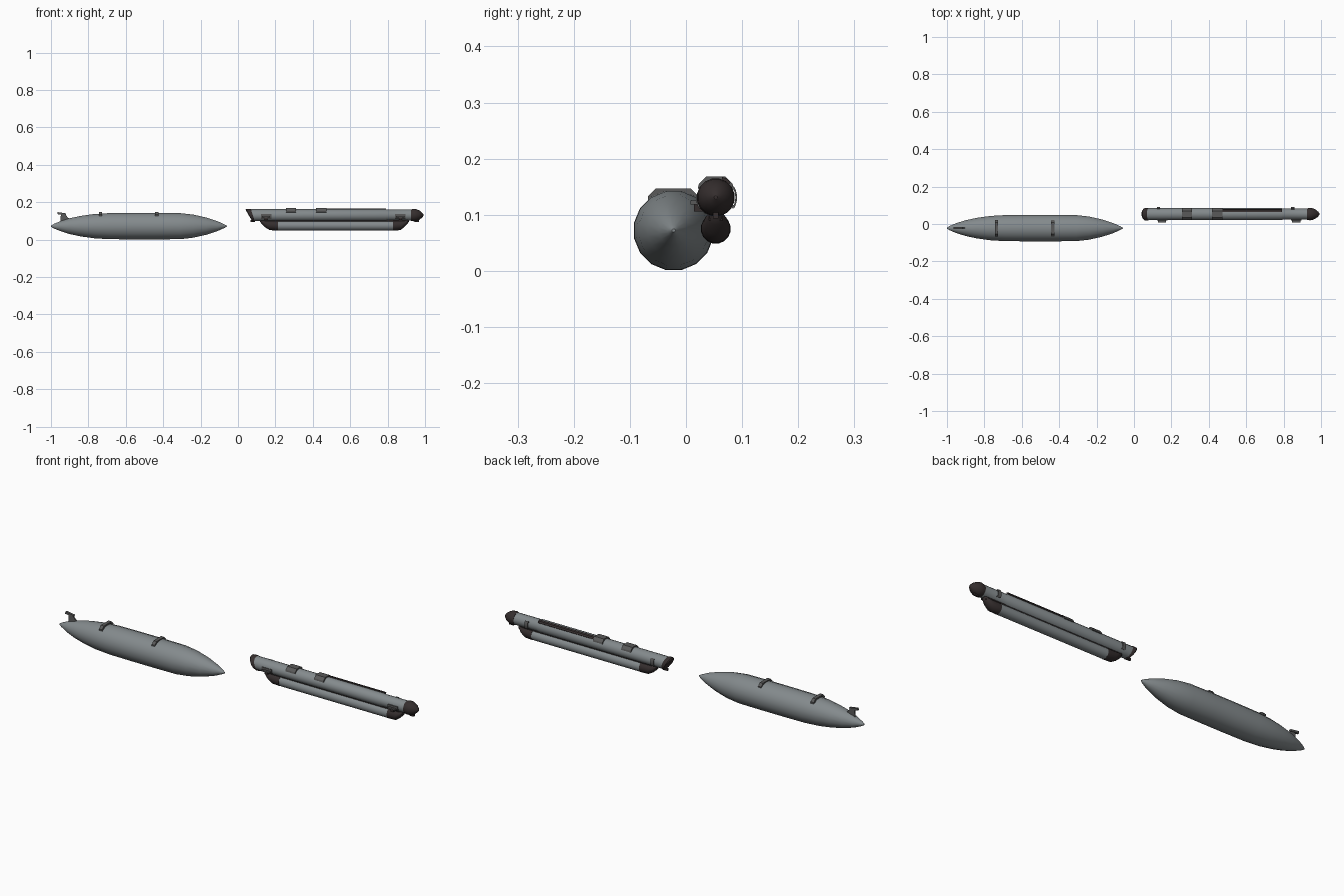
import bpy, bmesh, math
from mathutils import Vector

if "Cube" in bpy.data.objects:
    bpy.data.objects.remove(bpy.data.objects["Cube"])


def material(name, rgb):
    m = bpy.data.materials.new(name)
    m.diffuse_color = (*rgb, 1)
    m.use_nodes = True
    m.node_tree.nodes["Principled BSDF"].inputs["Base Color"].default_value = m.diffuse_color
    return m


GREY = material("grey paint", (0.23, 0.255, 0.265))
DARK = material("dark brown", (0.035, 0.027, 0.027))
METAL = material("bracket grey", (0.10, 0.10, 0.10))


def finish(name, bm, mat, angle=35):
    bmesh.ops.recalc_face_normals(bm, faces=bm.faces)
    for f in bm.faces:
        f.smooth = True
    me = bpy.data.meshes.new(name)
    bm.to_mesh(me)
    bm.free()
    me.set_sharp_from_angle(angle=math.radians(angle))
    me.materials.append(mat)
    ob = bpy.data.objects.new(name, me)
    bpy.context.scene.collection.objects.link(ob)
    return ob


def lathe(name, profile, y, z, mat, sides=16):
    """Closed body along x; profile rows are (x, radius[, z shift, x slant])."""
    bm = bmesh.new()
    rings = []
    for row in profile:
        x, r, dz, slant = (tuple(row) + (0, 0))[:4]
        ring = []
        for i in range(sides):
            a = 2 * math.pi * (i + 0.5) / sides
            ring.append(bm.verts.new((x + slant * math.sin(a), y + r * math.cos(a),
                                      z + dz + r * math.sin(a))))
        rings.append(ring)
    for a, b in zip(rings, rings[1:]):
        for i in range(sides):
            j = (i + 1) % sides
            bm.faces.new((a[i], a[j], b[j], b[i]))
    bm.faces.new(rings[0])
    bm.faces.new(rings[-1])
    return finish(name, bm, mat)


def prism(name, pts, lo, hi, mat, axis="y"):
    """Extrude a 2D outline: (x,z) along y or (y,z) along x."""
    bm = bmesh.new()
    ends = []
    for t in (lo, hi):
        ends.append([bm.verts.new((p, t, q) if axis == "y" else (t, p, q)) for p, q in pts])
    n = len(pts)
    for i in range(n):
        bm.faces.new((ends[0][i], ends[0][(i + 1) % n], ends[1][(i + 1) % n], ends[1][i]))
    bm.faces.new(ends[0])
    bm.faces.new(ends[1])
    return finish(name, bm, mat, 20)


def box(name, x, y, z, mat):
    return prism(name, [(x[0], z[0]), (x[1], z[0]), (x[1], z[1]), (x[0], z[1])], *y, mat)


def arch(name, cy, cz, r0, r1, a0, a1, x0, x1, mat, n=6):
    """Curved strap around a body lying along x."""
    ang = [math.radians(a0 + (a1 - a0) * i / n) for i in range(n + 1)]
    pts = [(cy + r1 * math.cos(a), cz + r1 * math.sin(a)) for a in ang]
    pts += [(cy + r0 * math.cos(a), cz + r0 * math.sin(a)) for a in reversed(ang)]
    return prism(name, pts, x0, x1, mat, "x")


# ---- fuel tank ----
TY, TZ = -0.022, 0.072
lathe("tank_body", [(-1.0, 0.003), (-0.985, 0.012), (-0.95, 0.027), (-0.90, 0.043), (-0.84, 0.056),
                    (-0.77, 0.066), (-0.69, 0.071), (-0.56, 0.072), (-0.44, 0.072), (-0.31, 0.071),
                    (-0.24, 0.063), (-0.17, 0.047), (-0.11, 0.027), (-0.075, 0.011), (-0.06, 0.003)],
      TY, TZ, GREY)

# Mounting straps over the tank
for i, x in enumerate((-0.735, -0.435)):
    prism(f"tank_strap_{i}", [(-0.068, 0.125), (-0.068, 0.133), (-0.054, 0.147), (0.008, 0.147),
                              (0.022, 0.133), (0.022, 0.125), (0.010, 0.130), (0.0, 0.139),
                              (-0.046, 0.139), (-0.056, 0.130)], x - 0.009, x + 0.009, METAL, "x")

# Tail post with its cap
prism("tail_post", [(-0.950, 0.09), (-0.89, 0.105), (-0.91, 0.118), (-0.925, 0.138), (-0.947, 0.138)],
      TY - 0.003, TY + 0.003, METAL)
prism("tail_cap", [(-0.966, 0.136), (-0.92, 0.131), (-0.918, 0.140), (-0.964, 0.147)],
      TY - 0.006, TY + 0.006, METAL)

# ---- twin tube pod ----
PY, UZ, LZ = 0.053, 0.131, 0.075
lathe("upper_tube", [(0.068, 0.032, 0, -0.015), (0.79, 0.032), (0.795, 0.030), (0.935, 0.030)],
      PY, UZ, GREY)
lathe("upper_tail_cap", [(0.057, 0.029, 0, -0.017), (0.061, 0.034, 0, -0.017), (0.076, 0.034, 0, -0.010),
                         (0.079, 0.032, 0, -0.010)], PY, UZ, DARK)
lathe("upper_nose", [(0.925, 0.031), (0.940, 0.034), (0.955, 0.032), (0.972, 0.024), (0.985, 0.013),
                     (0.992, 0.003)], PY, UZ, DARK)

# Lower tube with dark swept ends
lathe("lower_tube", [(0.21, 0.026), (0.835, 0.026)], PY, LZ, GREY)
lathe("lower_rear_end", [(0.118, 0.007, 0.028), (0.127, 0.014, 0.021), (0.140, 0.021, 0.010, -0.007),
                         (0.163, 0.026, 0.001, -0.008), (0.213, 0.0268)], PY, LZ, DARK)
lathe("lower_front_end", [(0.828, 0.0268), (0.875, 0.026, 0.001, 0.008), (0.894, 0.021, 0.010, 0.007),
                          (0.905, 0.014, 0.021), (0.914, 0.007, 0.028)], PY, LZ, DARK)
box("joining_web", (0.125, 0.908), (PY - 0.012, PY + 0.012), (0.09, 0.112), DARK)

# Saddles on the upper tube
for i, x in enumerate((0.283, 0.445)):
    prism(f"pod_saddle_{i}", [(0.021, 0.147), (0.023, 0.155), (0.036, 0.168), (0.070, 0.168), (0.083, 0.155),
                              (0.085, 0.147), (0.080, 0.145), (0.065, 0.160), (0.041, 0.160), (0.026, 0.145)],
          x - 0.027, x + 0.027, METAL, "x")

# Cable duct running along the top
prism("cable_duct", [(0.064, 0.158), (0.064, 0.1675), (0.074, 0.164), (0.079, 0.157), (0.074, 0.152)],
      0.472, 0.79, DARK, "x")

# Side clamps and hooks between the tubes
for i, x in enumerate((0.15, 0.868)):
    arch(f"tube_clamp_{i}", PY, UZ, 0.028, 0.0355, 172, 215, x - 0.028, x + 0.028, METAL)
    box(f"clamp_block_{i}", (x - 0.022, x + 0.022), (0.008, 0.022), (0.118, 0.125), METAL)
    box(f"clamp_foot_{i}", (x - 0.008, x + 0.008), (0.014, 0.034), (0.106, 0.119), DARK)
    arch(f"side_handle_{i}", PY, UZ, 0.035, 0.038, -30, 30, x - 0.028, x - 0.010, METAL)
    for j, a in enumerate((-28, 28)):
        arch(f"handle_lug_{i}_{j}", PY, UZ, 0.028, 0.037, a - 5, a + 5, x - 0.028, x - 0.010, METAL, 2)

# Small hooks below the ends of the upper tube
for i, x in enumerate((0.078, 0.955)):
    box(f"end_hook_{i}", (x - 0.012, x + 0.012), (PY - 0.005, PY + 0.005), (0.093, 0.104), DARK)
